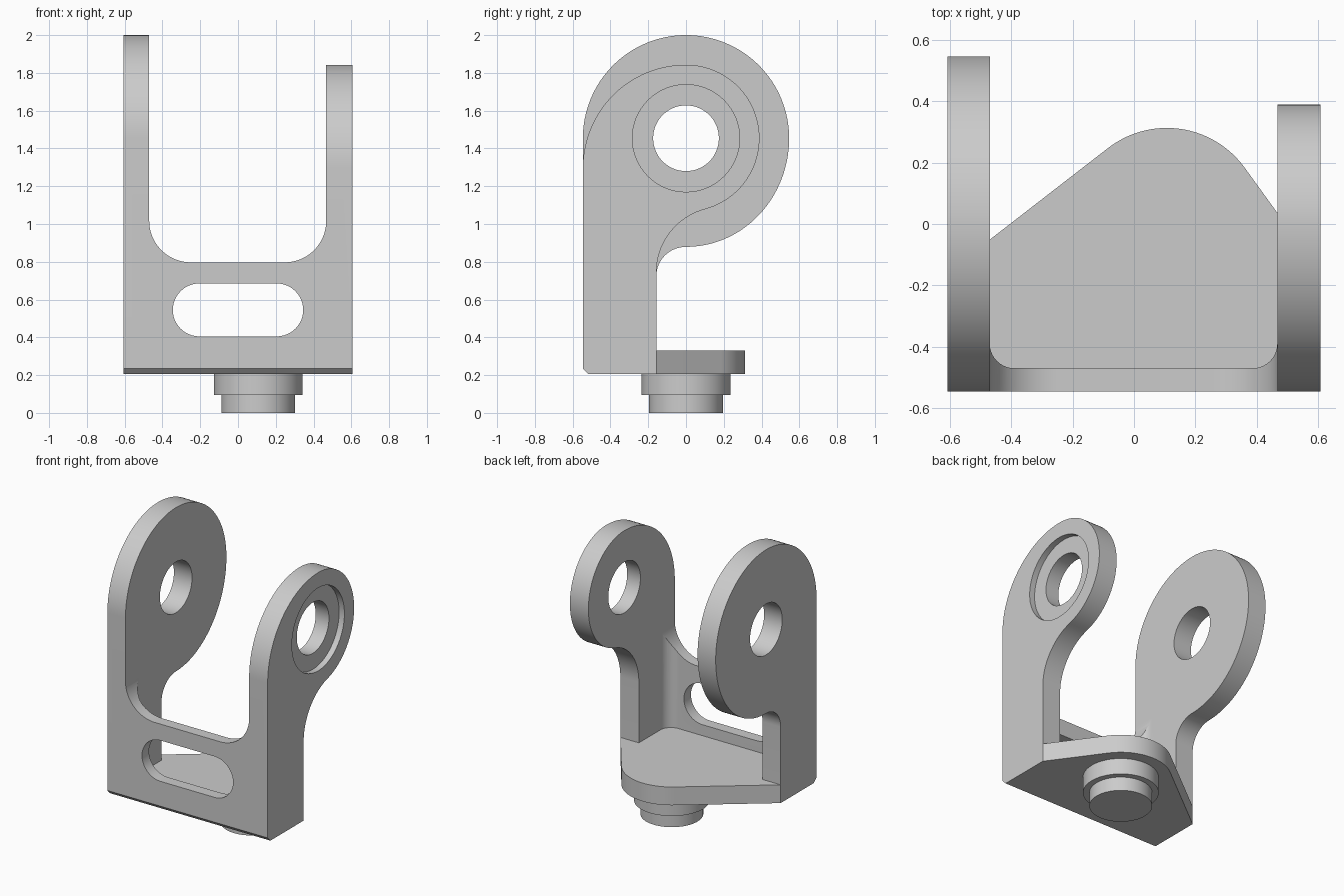
import bpy, bmesh, math
from mathutils import Vector

if "Cube" in bpy.data.objects:
    bpy.data.objects.remove(bpy.data.objects["Cube"])

grey = bpy.data.materials.new("light_grey")
grey.diffuse_color = (0.6, 0.6, 0.6, 1)
grey.use_nodes = True
grey.node_tree.nodes["Principled BSDF"].inputs["Base Color"].default_value = grey.diffuse_color


def arc(cx, cy, rx, a0, a1, n=24, ry=None):
    ry = ry or rx
    angles = [math.radians(a0 + (a1 - a0) * i / n) for i in range(n + 1)]
    return [(cx + rx * math.cos(a), cy + ry * math.sin(a)) for a in angles]


def prism(name, points, axis, lo, hi):
    """Extrude a 2D outline along an axis (the outline uses the other two axes)."""
    place = {"x": lambda u, v, w: (w, u, v),
             "y": lambda u, v, w: (u, w, v),
             "z": lambda u, v, w: (u, v, w)}[axis]
    clean = [p for i, p in enumerate(points)
             if (Vector(p) - Vector(points[i - 1])).length > 1e-5]
    bm = bmesh.new()
    face = bm.faces.new([bm.verts.new(place(u, v, lo)) for u, v in clean])
    ext = bmesh.ops.extrude_face_region(bm, geom=[face])
    step = Vector(place(0, 0, hi - lo))
    bmesh.ops.translate(bm, vec=step,
                        verts=[g for g in ext["geom"] if isinstance(g, bmesh.types.BMVert)])
    bmesh.ops.recalc_face_normals(bm, faces=bm.faces)
    mesh = bpy.data.meshes.new(name)
    bm.to_mesh(mesh)
    bm.free()
    mesh.materials.append(grey)
    obj = bpy.data.objects.new(name, mesh)
    bpy.context.collection.objects.link(obj)
    return obj


def combine(target, tool, operation):
    mod = target.modifiers.new("combine", "BOOLEAN")
    mod.operation, mod.solver, mod.object = operation, "EXACT", tool
    bpy.context.view_layer.objects.active = target
    bpy.ops.object.modifier_apply(modifier=mod.name)
    bpy.data.objects.remove(tool)


W, IN_L, IN_R = 0.607, -0.47, 0.467     # half width, inner arm faces
FRONT, BACK, WALL = -0.546, -0.157, -0.47
BASE, PIVOT = 0.205, 1.454

# Front wall with rounded inside corners
channel = [(-0.55, FRONT), (0.55, FRONT), (0.55, -0.39)]
channel += arc(IN_R - 0.08, -0.39, 0.08, 0, -90, 10)
channel += arc(IN_L + 0.08, -0.39, 0.08, -90, -180, 10) + [(-0.55, -0.39)]
bracket = prism("bracket", channel, "z", BASE, 1.1)

# U-shaped opening and slot through the wall
r = 0.22
opening = arc(IN_L + r, 0.797 + r, r, 180, 270) + arc(IN_R - r, 0.797 + r, r, 270, 360)
opening += [(IN_R, 1.4), (IN_L, 1.4)]
combine(bracket, prism("opening", opening, "y", -0.8, 0), "DIFFERENCE")
slot = arc(0.205, 0.545, 0.14, -90, 90) + arc(-0.205, 0.545, 0.14, 90, 270)
combine(bracket, prism("slot", slot, "y", -0.8, 0), "DIFFERENCE")

# Tall arm
tall = [(BACK, BASE)] + arc(0, 0.725, 0.157, 180, 90, 16, 0.154)
tall += arc(0, PIVOT, 0.546, -90, 0, 32, 0.575) + arc(0, PIVOT, 0.546, 0, 180, 64)
tall += [(FRONT, BASE)]
combine(bracket, prism("tall_arm", tall, "x", -W, IN_L), "UNION")

# Short arm
short = [(BACK, BASE)] + arc(0.19, 0.743, 0.347, 180, 105, 20)
short += arc(0, PIVOT, 0.389, -75, 90, 48) + arc(0, 1.297, 0.546, 90, 180, 32)
short += [(FRONT, BASE)]
combine(bracket, prism("short_arm", short, "x", IN_R, W), "UNION")

# Floor plate, tapering to a rounded nose above the stud
plate = [(-W, FRONT), (W, FRONT), (W, BACK)]
plate += arc(0.107, 0, 0.313, 35.9, 127.8, 36) + [(-W, BACK)]
combine(bracket, prism("floor_plate", plate, "z", BASE, 0.33), "UNION")

# Pivot holes, bearing recess and lower front chamfer
combine(bracket, prism("pivot_hole", arc(0, PIVOT, 0.174, 0, 360, 64), "x", -1, 1), "DIFFERENCE")
combine(bracket, prism("recess", arc(0, PIVOT, 0.284, 0, 360, 64), "x", W - 0.04, 1), "DIFFERENCE")
chamfer = [(FRONT - 0.03, BASE + 0.06), (FRONT - 0.03, BASE - 0.03), (FRONT + 0.06, BASE - 0.03)]
combine(bracket, prism("chamfer", chamfer, "x", -1, 1), "DIFFERENCE")

# Stepped stud underneath
stud = prism("stud_collar", arc(0.107, 0, 0.235, 0, 360, 64), "z", 0.095, BASE)
tip = prism("stud_tip", arc(0.107, 0, 0.195, 0, 360, 64), "z", 0, 0.095)

for obj in (bracket, stud, tip):
    bpy.ops.object.select_all(action="DESELECT")
    obj.select_set(True)
    bpy.context.view_layer.objects.active = obj
    bpy.ops.object.shade_smooth_by_angle(angle=math.radians(20))
